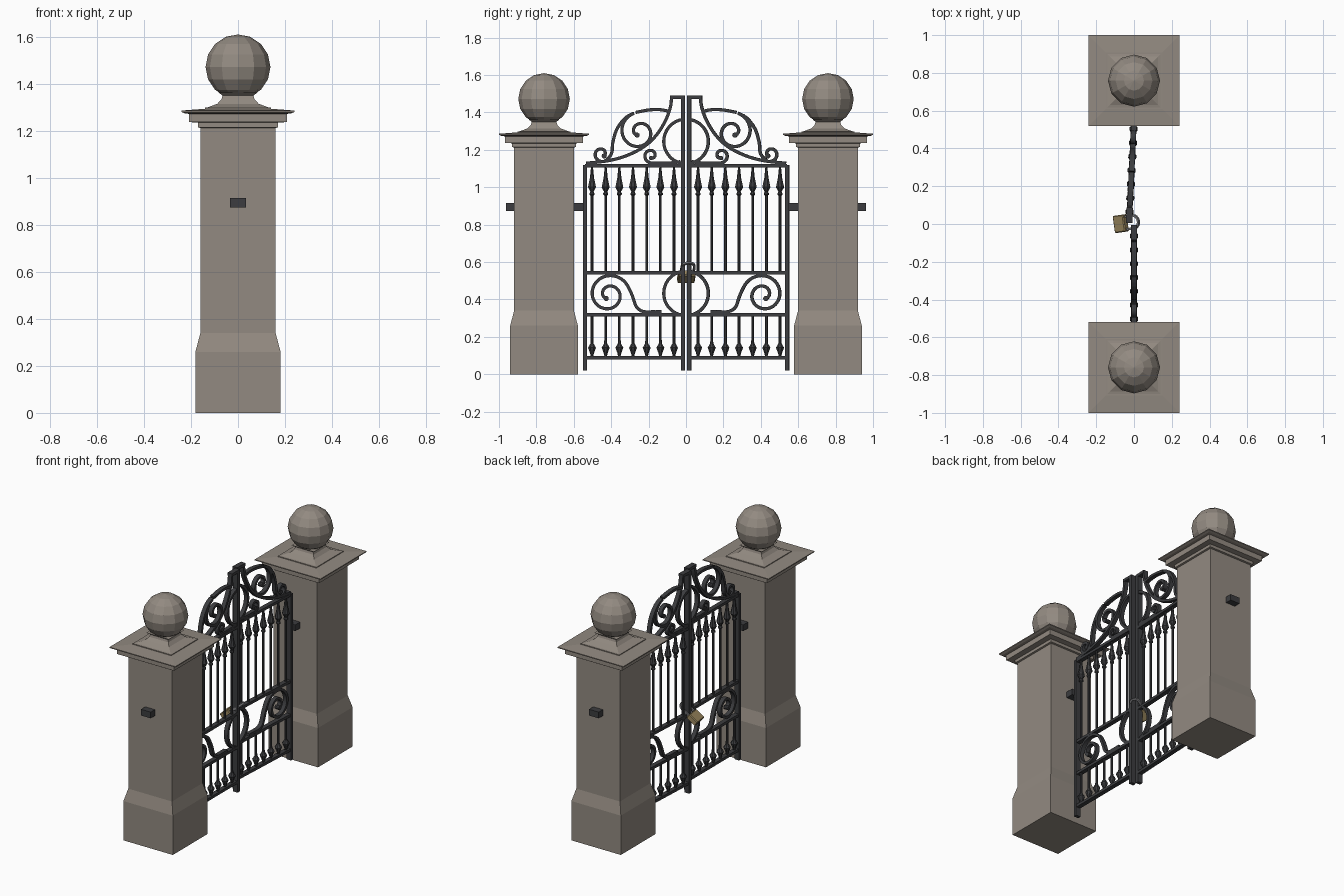
import bpy, bmesh, math
from mathutils import Matrix, Vector

if "Cube" in bpy.data.objects:
    bpy.data.objects.remove(bpy.data.objects["Cube"])

def material(name, rgb):
    m = bpy.data.materials.new(name)
    m.diffuse_color = (*rgb, 1)
    m.use_nodes = True
    m.node_tree.nodes["Principled BSDF"].inputs["Base Color"].default_value = m.diffuse_color
    return m

STONE = material("stone", (0.29, 0.255, 0.22))
IRON = material("iron", (0.045, 0.046, 0.05))
BRASS = material("brass", (0.32, 0.24, 0.11))
STEEL = material("steel", (0.2, 0.2, 0.21))

def finish(name, bm, mat, M=Matrix()):
    bm.transform(M)
    bmesh.ops.recalc_face_normals(bm, faces=bm.faces[:])
    me = bpy.data.meshes.new(name)
    bm.to_mesh(me)
    bm.free()
    me.materials.append(mat)
    ob = bpy.data.objects.new(name, me)
    bpy.context.collection.objects.link(ob)
    return ob

def add_box(bm, lo, hi):
    size = [b - a for a, b in zip(lo, hi)]
    mid = [(a + b) / 2 for a, b in zip(lo, hi)]
    bmesh.ops.create_cube(bm, size=1, matrix=Matrix.Translation(mid) @ Matrix.Diagonal((*size, 1)))

def skin(bm, rings):
    rows = [[bm.verts.new(p) for p in r] for r in rings]
    n = len(rows[0])
    for a, b in zip(rows, rows[1:]):
        for i in range(n):
            bm.faces.new((a[i], a[(i + 1) % n], b[(i + 1) % n], b[i]))
    bm.faces.new(rows[0])
    bm.faces.new(rows[-1])

def add_lathe(bm, profile, n, y=0.0):
    # n = 4 gives a square section whose half width is the profile radius
    k = math.sqrt(2) if n == 4 else 1
    skin(bm, [[(k * r * math.cos((i + .5) * math.tau / n),
                y + k * r * math.sin((i + .5) * math.tau / n), z) for i in range(n)]
              for r, z in profile])

def smooth_path(pts, steps=5):
    v = [Vector(p) for p in pts]
    v = [2 * v[0] - v[1]] + v + [2 * v[-1] - v[-2]]
    out = []
    for a, b, c, d in zip(v, v[1:], v[2:], v[3:]):
        for i in range(steps):
            t = i / steps
            out.append(.5 * (2 * b + (c - a) * t + (2 * a - 5 * b + 4 * c - d) * t * t
                             + (3 * b - a - 3 * c + d) * t ** 3))
    return out + [v[-2]]

def spiral(c, a0, a1, r0, r1, n):
    out = []
    for i in range(n + 1):
        t = i / n
        a, r = math.radians(a0 + (a1 - a0) * t), r0 + (r1 - r0) * t
        out.append((c[0] + r * math.cos(a), c[1] + r * math.sin(a)))
    return out

def add_ribbon(bm, pts, w=0.017, d=0.028, steps=4):
    p = smooth_path(pts, steps)
    rings = []
    for i, q in enumerate(p):
        t = (p[min(i + 1, len(p) - 1)] - p[max(i - 1, 0)]).normalized()
        nrm = Vector((-t.y, t.x)) * w / 2
        a, b = q + nrm, q - nrm
        rings.append([(-d/2, a.x, a.y), (d/2, a.x, a.y), (d/2, b.x, b.y), (-d/2, b.x, b.y)])
    skin(bm, rings)

def add_knob(bm, c, r=0.014):
    bmesh.ops.create_cone(bm, cap_ends=True, segments=10, radius1=r, radius2=r, depth=0.032,
                          matrix=Matrix.Translation((0, *c)) @ Matrix.Rotation(math.pi / 2, 4, 'Y'))

def pillar(side):
    M = Matrix.Translation((0, side * 0.759, 0))
    # plinth, shaft and moulded cap in one square profile
    bm = bmesh.new()
    add_lathe(bm, [(.181, 0), (.181, .26), (.16, .34), (.16, 1.212), (.171, 1.215), (.171, 1.235),
                   (.209, 1.237), (.209, 1.272), (.226, 1.274), (.241, 1.28), (.241, 1.286),
                   (.15, 1.293)], 4)
    finish("pillar", bm, STONE, M)
    # ball pedestal
    bm = bmesh.new()
    add_lathe(bm, [(.141, 1.288), (.141, 1.298), (.128, 1.30), (.088, 1.315), (.07, 1.335),
                   (.066, 1.35), (.082, 1.362)], 4)
    finish("ball_pedestal", bm, STONE, M)
    # ball
    bm = bmesh.new()
    bmesh.ops.create_uvsphere(bm, u_segments=12, v_segments=8, radius=0.138,
                              matrix=Matrix.Translation((0, 0, 1.472)))
    finish("ball", bm, STONE, M)
    # hinge bar through the pillar
    bm = bmesh.new()
    add_box(bm, (-.035, -.211, .874), (.035, .204, .915))
    finish("hinge_bar", bm, IRON, Matrix.Diagonal((1, side, 1, 1)) @ M if side > 0
           else Matrix.Diagonal((1, -1, 1, 1)) @ Matrix.Translation((0, .759, 0)))

def gate_leaf(M):
    # posts and rails
    bm = bmesh.new()
    add_box(bm, (-.017, .53, .02), (.017, .552, 1.12))
    add_box(bm, (-.017, .005, .02), (.017, .028, 1.49))
    for z in (.088, .318, .542, 1.114):
        add_box(bm, (-.015, .015, z - .009), (.015, .54, z + .009))
    finish("gate_frame", bm, IRON, M)

    # spear bars, tall ones up and short ones down
    bm = bmesh.new()
    for i in range(7):
        y = .064 + .0731 * i
        add_lathe(bm, [(.008, .545), (.008, .955), (.014, .96), (.014, .968), (.009, .975),
                       (.023, 1.0), (.012, 1.05), (.006, 1.106)], 8, y)
        add_lathe(bm, [(.008, .315), (.008, .185), (.009, .165), (.023, .142), (.012, .115),
                       (.006, .092)], 8, y)
    finish("spear_bars", bm, IRON, M)

    # centre half rings
    bm = bmesh.new()
    for z in (1.245, .433):
        add_ribbon(bm, spiral((0, z), -86, 86, .119, .119, 12), steps=2)
    finish("half_rings", bm, IRON, M)

    # middle scroll
    bm = bmesh.new()
    s = spiral((.413, .425), 160, -415, .113, .024, 30)
    add_ribbon(bm, [(.13, .334), (.18, .334), (.23, .336), (.265, .36), (.285, .415)] + s, steps=3)
    add_knob(bm, s[-1])
    finish("middle_scroll", bm, IRON, M)

    # sweeping crest bar
    bm = bmesh.new()
    add_box(bm, (-.017, .02, 1.472), (.017, .086, 1.49))
    add_ribbon(bm, [(.077, 1.485), (.083, 1.43), (.108, 1.36), (.155, 1.283), (.22, 1.22),
                    (.31, 1.172), (.41, 1.143), (.535, 1.128)])
    finish("crest_bar", bm, IRON, M)

    # crest S-scroll with a large and a small curl, and the small lower scroll
    bm = bmesh.new()
    big = spiral((.25, 1.295), 75, -415, .105, .02, 26)
    small = spiral((.452, 1.178), -120, 215, .042, .018, 12)
    add_ribbon(bm, small[::-1] + [(.398, 1.18), (.392, 1.235), (.37, 1.31), (.325, 1.37)] + big, steps=3)
    add_knob(bm, big[-1])
    add_knob(bm, small[-1])
    add_ribbon(bm, [(.27, 1.40), (.2, 1.413), (.14, 1.415), (.085, 1.405)])
    low = spiral((.186, 1.17), -90, 270, .04, .014, 14)
    add_ribbon(bm, [(.03, 1.137), (.08, 1.13), (.13, 1.128)] + low, steps=3)
    add_knob(bm, low[-1], .012)
    finish("crest_scrolls", bm, IRON, M)

for side in (-1, 1):
    pillar(side)

# left leaf closed, right leaf slightly ajar about its hinge
H = Matrix.Translation((0, .541, 0))
gate_leaf(Matrix.Diagonal((1, -1, 1, 1)))
gate_leaf(H @ Matrix.Rotation(math.radians(-2.8), 4, 'Z') @ H.inverted())

# padlock hanging from a shackle around both centre posts
P = (Matrix.Translation((-.07, .002, .522)) @ Matrix.Rotation(math.radians(8), 4, 'Z')
     @ Matrix.Rotation(math.radians(52), 4, 'Y'))
bm = bmesh.new()
add_box(bm, (-.019, -.046, -.036), (.019, .046, .036))
bmesh.ops.bevel(bm, geom=bm.edges[:], offset=.005, segments=1, affect='EDGES')
finish("padlock_body", bm, BRASS, P)
bm = bmesh.new()
path = [(-.034, .03), (-.034, .05)] + spiral((0, .085), 180, 0, .034, .034, 10) + [(.034, .05), (.034, .03)]
add_ribbon(bm, path, w=.012, d=.012, steps=2)
finish("padlock_shackle", bm, STEEL, P)
